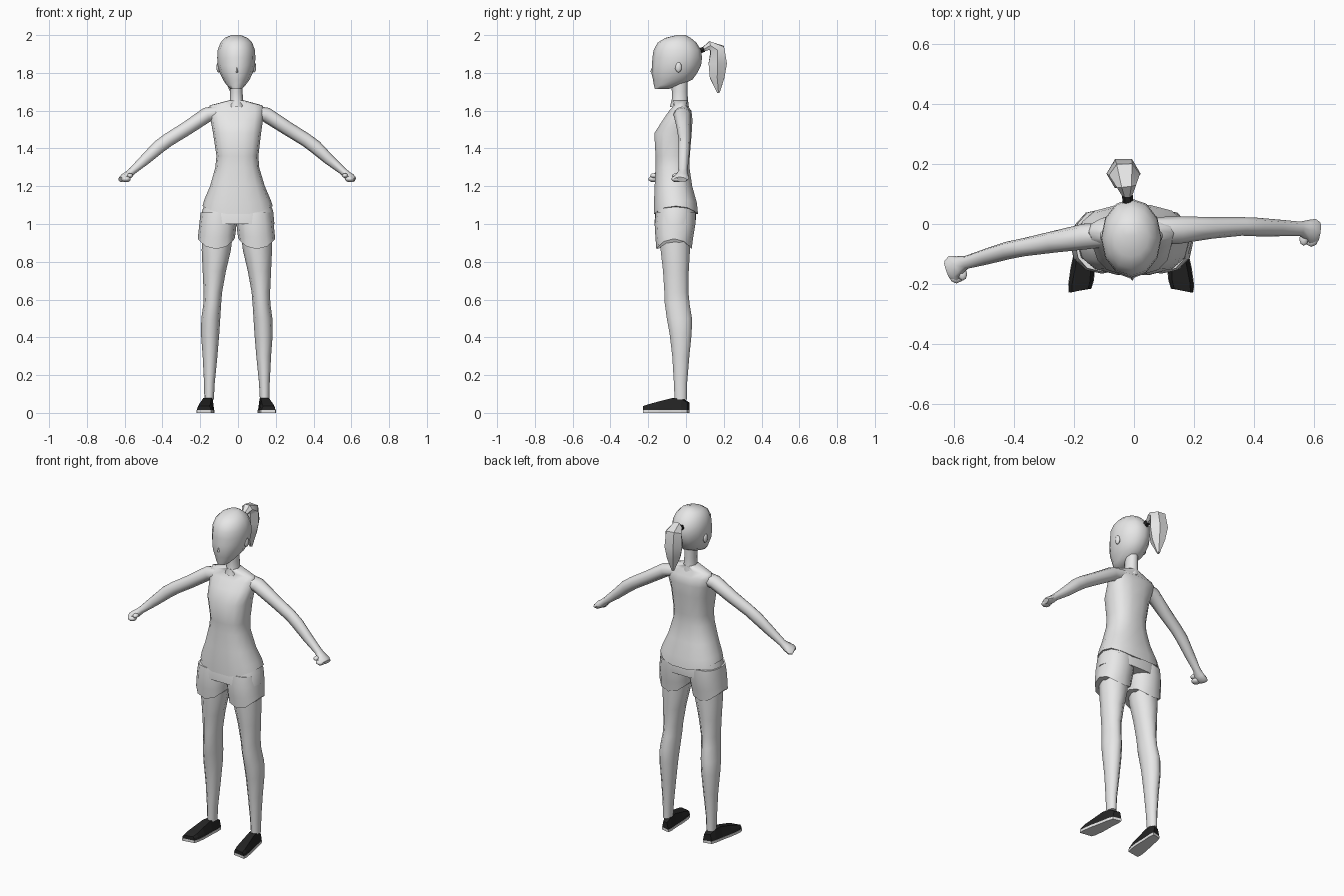
import bpy, math
from mathutils import Vector


def material(name, value):
    m = bpy.data.materials.new(name)
    m.diffuse_color = (value, value, value, 1)
    return m


GREY = material("light grey", 0.8)
BLACK = material("black", 0.018)


def make(name, verts, faces, mat, smooth=60):
    me = bpy.data.meshes.new(name)
    me.from_pydata([tuple(v) for v in verts], [], faces)
    me.materials.append(mat)
    ob = bpy.data.objects.new(name, me)
    bpy.context.collection.objects.link(ob)
    bpy.ops.object.select_all(action='DESELECT')
    ob.select_set(True)
    bpy.context.view_layer.objects.active = ob
    # consistent outward normals
    bpy.ops.object.mode_set(mode='EDIT')
    bpy.ops.mesh.select_all(action='SELECT')
    bpy.ops.mesh.normals_make_consistent(inside=False)
    bpy.ops.object.mode_set(mode='OBJECT')
    if smooth:
        bpy.ops.object.shade_smooth_by_angle(angle=math.radians(smooth))
    return ob


def skin(name, rings, mat, smooth=60):
    """Bridge equal rings of points and cap both ends."""
    n = len(rings[0])
    verts = [p for r in rings for p in r]
    faces = [(i * n + j, i * n + (j + 1) % n, (i + 1) * n + (j + 1) % n, (i + 1) * n + j)
             for i in range(len(rings) - 1) for j in range(n)]
    last = (len(rings) - 1) * n
    faces += [tuple(range(n)), tuple(range(last, last + n))]
    return make(name, verts, faces, mat, smooth)


def spow(v, p):
    return math.copysign(abs(v) ** p, v)


def column(name, rows, mat=GREY, n=12, p=1.0, smooth=60):
    """Stacked horizontal rings: z, x0, x1, y0, y1, optional lift of the sides."""
    rings = []
    for z, x0, x1, y0, y1, *lift in rows:
        ring = []
        for k in range(n):
            a = 2 * math.pi * k / n
            c, s = math.cos(a), math.sin(a)
            ring.append(((x0 + x1) / 2 + (x1 - x0) / 2 * spow(c, p),
                         (y0 + y1) / 2 + (y1 - y0) / 2 * spow(s, p),
                         z + (lift[0] * c * c if lift else 0)))
        rings.append(ring)
    return skin(name, rings, mat, smooth)


def tube(name, path, mat=GREY, n=8, side=(0, 1, 0), smooth=60):
    """Rings square to a path: (centre, radius along side, radius across)."""
    pts = [Vector(c) for c, _, _ in path]
    rings = []
    for i, (c, ru, rv) in enumerate(path):
        d = (pts[min(i + 1, len(pts) - 1)] - pts[max(i - 1, 0)]).normalized()
        u = Vector(side)
        u = (u - d * u.dot(d)).normalized()
        v = d.cross(u)
        rings.append([pts[i] + u * ru * math.cos(2 * math.pi * k / n)
                      + v * rv * math.sin(2 * math.pi * k / n) for k in range(n)])
    return skin(name, rings, mat, smooth)


def blob(name, loc, size):
    bpy.ops.mesh.primitive_uv_sphere_add(segments=8, ring_count=5, location=loc)
    ob = bpy.context.object
    ob.name = name
    ob.scale = size
    ob.data.materials.append(GREY)
    bpy.ops.object.shade_smooth()
    return ob


# head, nose, ears and neck
column("head", [
    (1.715, -.04, .02, -.165, -.09), (1.735, -.06, .04, -.17, -.03),
    (1.765, -.08, .062, -.175, .035), (1.80, -.097, .078, -.183, .06),
    (1.84, -.108, .09, -.18, .08), (1.88, -.11, .092, -.178, .085),
    (1.92, -.108, .09, -.172, .08), (1.96, -.093, .075, -.15, .055),
    (1.985, -.07, .05, -.11, .025), (2.0, -.035, .015, -.05, 0)], n=12)
make("nose", [(-.018, -.172, 1.80), (.006, -.172, 1.80), (-.006, -.172, 1.85),
              (-.006, -.19, 1.805)], [(0, 1, 2), (0, 1, 3), (1, 2, 3), (2, 0, 3)], GREY)
for s in (-1, 1):
    blob("ear", (-.009 + s * .094, -.04, 1.83), (.012, .018, .028))
column("neck", [(1.62, -.05, .035, -.085, .015), (1.66, -.043, .027, -.075, .01),
                (1.70, -.042, .024, -.075, .008), (1.78, -.042, .024, -.08, .01)], n=8)

# hair tie and ponytail
tube("hair_tie", [((-.02, .07, 1.915), .018, .016), ((-.022, .095, 1.925), .018, .016)],
     BLACK, n=6, side=(1, 0, 0), smooth=0)
tube("ponytail", [((-.022, .088, 1.922), .014, .012), ((-.025, .125, 1.945), .032, .026),
                  ((-.032, .165, 1.925), .052, .045), ((-.035, .168, 1.85), .057, .056),
                  ((-.034, .165, 1.775), .04, .045), ((-.032, .172, 1.695), .008, .008)],
     n=6, side=(1, 0, 0), smooth=40)

# shirt
column("shirt", [
    (1.05, -.188, .184, -.172, .066, .045), (1.11, -.178, .172, -.172, .06, .02),
    (1.20, -.148, .142, -.168, .035), (1.30, -.12, .112, -.163, .02),
    (1.36, -.114, .108, -.163, .022), (1.48, -.132, .122, -.17, .032),
    (1.55, -.145, .132, -.125, .036), (1.60, -.155, .138, -.09, .03),
    (1.628, -.15, .13, -.065, .005), (1.655, -.046, .03, -.075, .01)], n=14, p=.8)

# shorts: hips and two flared legs with raised side hems
column("shorts_hips", [(1.0, -.198, .193, -.168, .052), (1.07, -.19, .186, -.167, .058),
                       (1.13, -.165, .16, -.15, .04)], n=14, p=.8)
for name, s, c in (("shorts_leg_left", -1, -.008), ("shorts_leg_right", 1, -.008)):
    rows = []
    for z, inner, outer, y0, y1, lift in ((.867, .01, .205, -.157, .03, .055),
                                          (.93, .005, .202, -.162, .038, .02),
                                          (1.0, 0, .197, -.166, .05, 0),
                                          (1.06, 0, .19, -.16, .05, 0)):
        a, b = c + s * inner, c + s * outer
        rows.append((z, min(a, b), max(a, b), y0, y1, lift))
    column(name, rows, n=12, p=.85)

# legs
LEG = [  # z, inner, outer, front, back
    (.07, .122, .172, -.062, .006), (.16, .117, .174, -.066, .008),
    (.30, .103, .181, -.075, .02), (.42, .093, .190, -.09, .033),
    (.50, .088, .188, -.105, .035), (.58, .083, .177, -.116, .022),
    (.64, .078, .176, -.118, .016), (.75, .058, .181, -.125, .018),
    (.86, .032, .186, -.138, .025), (.96, .02, .185, -.14, .025)]
for name, s in (("leg_left", -1), ("leg_right", 1)):
    column(name, [(z, min(s * a, s * b) - .006, max(s * a, s * b) - .006, y0, y1)
                  for z, a, b, y0, y1 in LEG], n=10)

# shoes: black uppers on light soles, toes turned slightly out
SHOE = [  # y, half width, top half width, top height
    (.012, .024, .016, .055), (-.02, .03, .022, .075), (-.07, .033, .022, .078),
    (-.14, .04, .026, .06), (-.195, .041, .03, .045), (-.222, .036, .027, .036)]
for side, s, heel, toe in (("left", -1, -.152, -.18), ("right", 1, .132, .161)):
    upper, sole = [], []
    for y, w, t, h in SHOE:
        cx = heel + (toe - heel) * (.012 - y) / .234
        dy = .006 * s
        upper.append([(cx - w, y + dy, .015), (cx + w, y - dy, .015), (cx + w * .93, y - dy, .028),
                      (cx + t, y - dy, h), (cx - t, y + dy, h), (cx - w * .93, y + dy, .028)])
        w += .002
        sole.append([(cx - w, y + dy, 0), (cx + w, y - dy, 0),
                     (cx + w, y - dy, .015), (cx - w, y + dy, .015)])
    skin("shoe_" + side, upper, BLACK, 0)
    skin("sole_" + side, sole, GREY, 0)

# arms running into closed hands
ARMS = {
    "left": [((-.08, -.035, 1.595), .04, .035), ((-.165, -.042, 1.578), .043, .04),
             ((-.27, -.06, 1.507), .036, .037), ((-.37, -.078, 1.445), .03, .036),
             ((-.42, -.088, 1.408), .03, .036), ((-.49, -.108, 1.343), .027, .029),
             ((-.56, -.128, 1.28), .022, .02), ((-.583, -.138, 1.258), .032, .022),
             ((-.605, -.148, 1.244), .044, .022), ((-.622, -.155, 1.236), .034, .014)],
    "right": [((.07, -.022, 1.595), .045, .035), ((.15, -.02, 1.578), .046, .04),
              ((.26, -.013, 1.507), .036, .037), ((.36, -.008, 1.445), .031, .036),
              ((.41, -.01, 1.408), .031, .036), ((.48, -.013, 1.343), .028, .029),
              ((.555, -.016, 1.28), .024, .02), ((.578, -.02, 1.258), .034, .022),
              ((.60, -.025, 1.244), .043, .022), ((.617, -.028, 1.236), .034, .014)]}
for side, path in ARMS.items():
    tube("arm_" + side, path)
# curled fingers and thumbs
blob("fingers_left", (-.593, -.172, 1.238), (.026, .028, .017))
blob("thumb_left", (-.572, -.168, 1.256), (.016, .022, .013))
blob("fingers_right", (.592, -.048, 1.238), (.026, .03, .017))
blob("thumb_right", (.567, -.05, 1.256), (.016, .024, .013))
